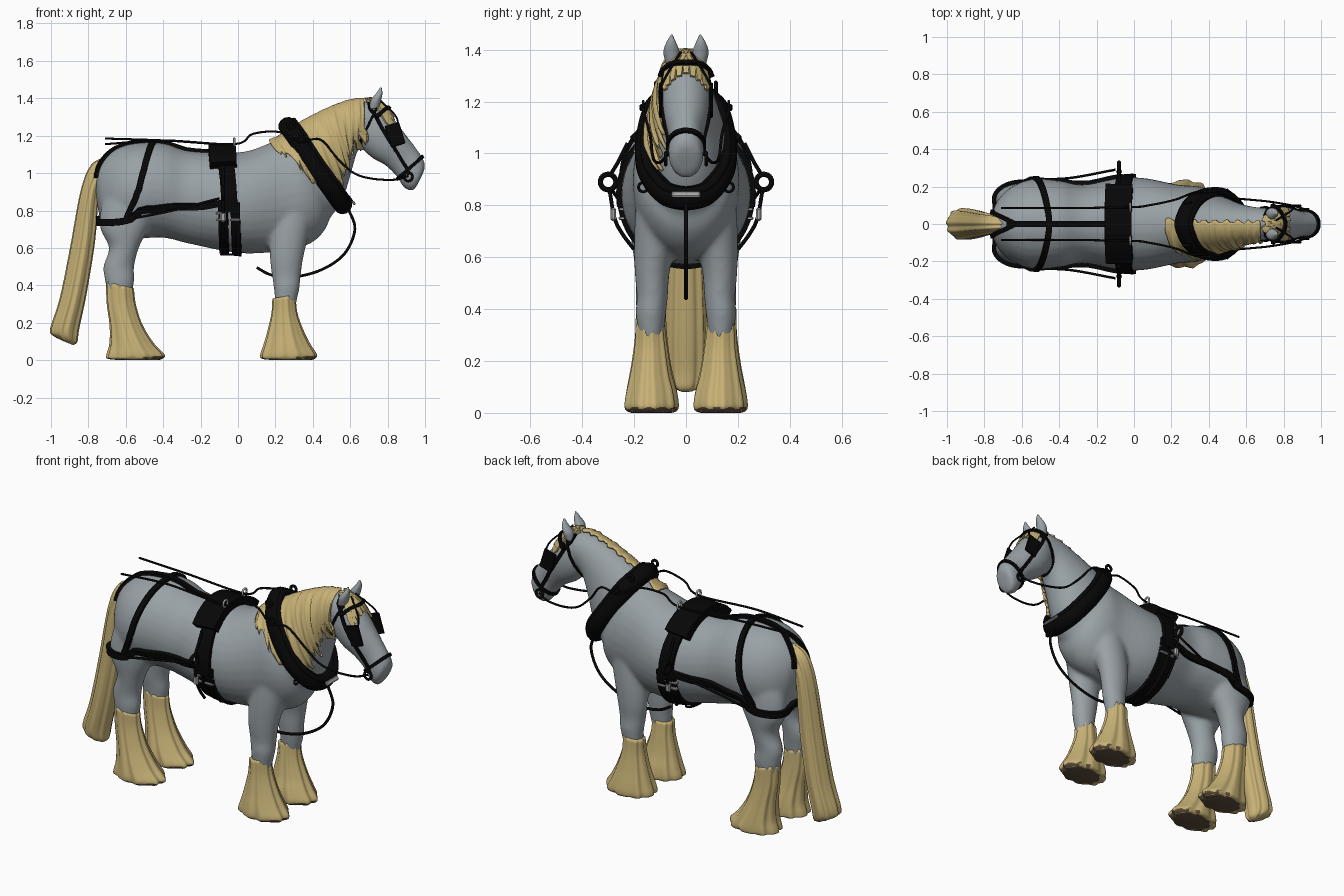
import bpy, bmesh, random
from math import sin, cos, pi, radians
from mathutils import Vector, Matrix
from mathutils.bvhtree import BVHTree

random.seed(4)
if "Cube" in bpy.data.objects:
    bpy.data.objects.remove(bpy.data.objects["Cube"])


def material(name, color):
    m = bpy.data.materials.new(name)
    m.use_nodes = True
    m.diffuse_color = (*color, 1)
    m.node_tree.nodes["Principled BSDF"].inputs["Base Color"].default_value = (*color, 1)
    return m


coat = material("grey coat", (.32, .36, .38))
hair = material("cream hair", (.57, .44, .18))
leather = material("black leather", (.002, .002, .002))
metal = material("buckle metal", (.38, .38, .38))
horn = material("hoof brown", (.11, .075, .045))


def spline(pts, k=5, closed=False):
    p = [Vector(q) for q in pts]
    p = [p[-1]] + p + p[:2] if closed else [2 * p[0] - p[1]] + p + [2 * p[-1] - p[-2]]
    out = []
    for a, b, c, d in zip(p, p[1:], p[2:], p[3:]):
        for t in [i / k for i in range(k)]:
            out.append((2 * b + (c - a) * t + (2 * a - 5 * b + 4 * c - d) * t * t
                        + (3 * b - a - 3 * c + d) * t ** 3) * .5)
    return out if closed else out + [p[-2]]


def finish(bm, name, mat, smooth=True):
    bmesh.ops.recalc_face_normals(bm, faces=bm.faces)
    me = bpy.data.meshes.new(name)
    for f in bm.faces:
        f.smooth = smooth
    bm.to_mesh(me)
    bm.free()
    me.materials.append(mat)
    ob = bpy.data.objects.new(name, me)
    bpy.context.collection.objects.link(ob)
    return ob


def skin(bm, rings, closed=False):
    rows = [[bm.verts.new(p) for p in r] for r in rings]
    for a, b in zip(rows, rows[1:] + rows[:1] if closed else rows[1:]):
        for i in range(len(a)):
            bm.faces.new((a[i - 1], a[i], b[i], b[i - 1]))
    if not closed:
        bm.faces.new(rows[0])
        bm.faces.new(rows[-1])


# Section given by two opposite outline points, half width and sideways centre
def section_point(s, angle, grow=1):
    xt, zt, xb, zb, w, yc = s
    c, d = cos(angle) * grow / 2, sin(angle) * grow
    return Vector(((xt + xb) / 2 + (xt - xb) * c, yc + w * d, (zt + zb) / 2 + (zt - zb) * c))


def section(s, n=32, ridge=0, grow=1):
    return [section_point(s, a, grow * (1 + ridge * sin(9 * a) + ridge * .6 * sin(14 * a + 1)))
            for a in [2 * pi * i / n for i in range(n)]]


def loft(bm, stations, side=1, n=32, ridge=0):
    flip = [(*s[:4], s[4], (s[5] if len(s) > 5 else 0) * side) for s in stations]
    skin(bm, [section(s, n, ridge) for s in spline(flip)])


torso = [(-.765, .97, -.755, .84, .04), (-.74, 1.05, -.725, .72, .12), (-.66, 1.125, -.66, .66, .195),
         (-.55, 1.16, -.54, .65, .24), (-.4, 1.16, -.4, .655, .232), (-.27, 1.12, -.27, .625, .21),
         (-.08, 1.11, -.08, .585, .245), (.06, 1.12, .06, .57, .245), (.22, 1.18, .25, .585, .21),
         (.32, 1.19, .38, .62, .2), (.4, 1.1, .46, .69, .16), (.46, 1, .5, .78, .08)]
neck = [(.12, 1.12, .42, .72, .16, 0), (.25, 1.2, .5, .77, .17, 0), (.36, 1.27, .57, .89, .145, 0),
        (.48, 1.33, .61, 1.02, .115, 0), (.6, 1.375, .645, 1.13, .095, 0), (.7, 1.385, .7, 1.18, .085, 0)]
head = [(.7, 1.39, .65, 1.23, .06, 0), (.77, 1.36, .66, 1.14, .09, 0), (.83, 1.295, .72, 1.08, .095, 0),
        (.89, 1.215, .79, 1.04, .083, 0), (.94, 1.15, .85, .98, .067, 0), (.985, 1.085, .885, .925, .068, 0),
        (1, 1.04, .93, .905, .06, 0), (.99, 1, .955, .93, .03, 0)]
fore_leg = [(.42, .85, .18, .85, .09, .1), (.38, .68, .17, .68, .085, .115), (.35, .55, .17, .55, .068, .13),
            (.335, .45, .182, .45, .06, .13), (.328, .38, .192, .38, .058, .135), (.305, .28, .2, .28, .045, .135)]
hind_leg = [(-.42, .95, -.69, .95, .09, .11), (-.44, .8, -.735, .8, .09, .125), (-.48, .7, -.735, .7, .085, .13),
            (-.53, .6, -.69, .6, .072, .13), (-.555, .5, -.72, .5, .063, .13),
            (-.555, .42, -.71, .42, .058, .135), (-.58, .3, -.69, .3, .045, .135)]

# Coat: lofts fused into one smooth body
bm = bmesh.new()
for shape in (torso, neck, head):
    loft(bm, shape)
for side in (1, -1):
    loft(bm, fore_leg, side)
    loft(bm, hind_leg, side)
raw = finish(bm, "raw_body", coat)
fuse = raw.modifiers.new("fuse", 'REMESH')
fuse.mode, fuse.voxel_size, fuse.use_smooth_shade = 'VOXEL', .012, True
soften = raw.modifiers.new("soften", 'SMOOTH')
soften.factor, soften.iterations = .5, 6
graph = bpy.context.evaluated_depsgraph_get()
me = bpy.data.meshes.new_from_object(raw.evaluated_get(graph))
bpy.data.objects.remove(raw)
body = bpy.data.objects.new("body", me)
bpy.context.collection.objects.link(body)
bm = bmesh.new()
bm.from_mesh(me)
tree = BVHTree.FromBMesh(bm)
bm.free()


# Strap or cord swept along a path, optionally laid on the body
def sweep(name, pts, w, h, mat=leather, snap=True, closed=False, up=(0, 1, 0), n=4, k=6, taper=0):
    path = spline(pts, k, closed)
    ups = [Vector(up)] * len(path)
    if snap:
        hits = [tree.find_nearest(p) for p in path]
        path = [q[0] + q[1] * h * .4 for q in hits]
        ups = [q[1] for q in hits]
    rings, last = [], len(path) - 1
    for i, p in enumerate(path):
        after = path[(i + 1) % len(path)] if closed else path[min(i + 1, last)]
        before = path[i - 1] if closed else path[max(i - 1, 0)]
        t = (after - before).normalized()
        s = t.cross(ups[i])
        s = (s if s.length > .05 else t.cross(Vector((.3, .2, 1)))).normalized()
        u, size = s.cross(t), 1 - taper * i / last
        ring = [(2 * pi * (j + .5) / n) for j in range(n)]
        f = .707 if n == 4 else .5
        rings.append([p + (s * w * cos(a) + u * h * sin(a)) * f * size for a in ring])
    bm = bmesh.new()
    skin(bm, rings, closed)
    return finish(bm, name, mat, n > 4)


def cord(name, pts, r, mat=leather, **kw):
    return sweep(name, pts, 2 * r, 2 * r, mat, snap=False, n=8, **kw)


def hoop(name, at, r, thick, mat, axis):
    a = Vector(axis)
    b = a.orthogonal().normalized()
    c = a.cross(b)
    ring = [Vector(at) + (b * cos(i * pi / 4) + c * sin(i * pi / 4)) * r for i in range(8)]
    return cord(name, ring, thick, mat, closed=True, up=axis, k=3)


def plate(name, at, size, mat, tilt=0):
    bm = bmesh.new()
    bmesh.ops.create_cube(bm, size=1, matrix=Matrix.LocRotScale(
        Vector(at), Matrix.Rotation(tilt, 3, 'Y'), Vector(size)))
    bmesh.ops.bevel(bm, geom=bm.edges[:], offset=min(size) * .3, segments=1, affect='EDGES')
    return finish(bm, name, mat, False)


def on_side(pts, side):
    return [(x, y * side, z) for x, y, z in pts]


def there_and_back(pts):
    return on_side(pts, 1) + on_side(pts[-2::-1], -1)


# Feathered lower legs with brown toes and soles, and ears
fore_hair = [(.305, .35, .185, .33, .054, .138), (.315, .25, .18, .25, .062, .135), (.35, .15, .158, .15, .078, .135),
             (.385, .08, .138, .08, .095, .133), (.415, .03, .122, .03, .102, .133),
             (.405, .008, .13, .008, .095, .133), (.385, 0, .19, 0, .075, .133)]
hind_hair = [(-.56, .385, -.705, .42, .056, .136), (-.55, .3, -.7, .3, .06, .135), (-.515, .19, -.685, .19, .074, .135),
             (-.455, .09, -.685, .09, .094, .133), (-.4, .03, -.7, .03, .102, .133),
             (-.41, .008, -.695, .008, .095, .133), (-.43, 0, -.63, 0, .075, .133)]
ear = [(.755, 1.35, .7, 1.34, .026, .052), (.765, 1.39, .71, 1.39, .031, .056),
       (.772, 1.425, .738, 1.425, .02, .057), (.768, 1.458, .76, 1.458, .003, .055)]
for side, word in ((1, "left"), (-1, "right")):
    for name, shape in (("fore", fore_hair), ("hind", hind_hair)):
        bm = bmesh.new()
        loft(bm, shape, side, 64, .045)
        ob = finish(bm, f"{word}_{name}_feather", hair)
        ob.data.materials.append(horn)
        for f in ob.data.polygons:
            toe = f.normal.x > .3 and f.center.z < .02 + .006 * sin(f.center.y * 120)
            f.material_index = int(toe or f.center.z < .002)
    bm = bmesh.new()
    loft(bm, ear, side, 16)
    finish(bm, word + "_ear", coat)

# Tail
bm = bmesh.new()
loft(bm, [(-.7, 1.09, -.68, 1, .04), (-.785, 1.04, -.715, .95, .052), (-.84, .9, -.745, .88, .06),
          (-.895, .6, -.765, .64, .07), (-.95, .33, -.81, .36, .08), (-1, .17, -.85, .17, .08),
          (-.985, .13, -.86, .1, .065), (-.93, .1, -.88, .08, .03)], n=64, ridge=.05)
finish(bm, "tail", hair)

# Mane draped over the crest to the right side, with a ragged hem
bm = bmesh.new()
columns, rows = spline(neck, 16)[9:-4], 20
grid = []
for i, s in enumerate(columns):
    u = i / len(columns)
    reach = radians(45 + 87 * min(1, u * 2.8) + random.uniform(-9, 9) + 9 * sin(i * 1.1))
    line, lift = [], random.uniform(-.005, .005)
    start = .12 + .08 * sin(i * .8)
    for j in range(rows):
        v = j / (rows - 1)
        q, normal = tree.find_nearest(section_point(s, start - (reach + start) * v, 1.5))[:2]
        wave = min(1, v * 2) * (lift + .004 * sin(i * .9 + v * 6))
        line.append(bm.verts.new(q + normal * (.021 + wave - .008 * v)))
    grid.append(line)
for a, b in zip(grid, grid[1:]):
    for j in range(rows - 1):
        bm.faces.new((a[j], a[j + 1], b[j + 1], b[j]))
mane = finish(bm, "mane", hair)
mane.modifiers.new("thickness", 'SOLIDIFY').thickness = .012

# Forelock parted to both sides of the forehead
for i in range(9):
    y = (i - 4) * .03
    drop = abs(y) * .5
    sweep("forelock_strand", [(.7, y * .25, 1.44), (.76, y * .6, 1.41), (.81, y * .95, 1.37 - drop),
                              (.855, y * 1.15, 1.33 - drop)], .045, .022, hair, taper=.6)

# Collar and hame
def collar_loop(lift):
    half = [(.27, .03, 1.245), (.32, .115, 1.175), (.4, .15, 1.05), (.48, .145, .94), (.54, .09, .855), (.56, .03, .83)]
    both = on_side(half, 1) + on_side(half[::-1], -1)
    return [(x + .81 * lift, y * (1 + lift), z + .58 * lift) for x, y, z in both]


tilted = (.81, 0, .58)
sweep("collar", collar_loop(0), .09, .1, snap=False, closed=True, up=tilted, n=12)
sweep("hame", collar_loop(.045), .035, .03, snap=False, closed=True, up=tilted, n=8)
plate("collar_buckle", (.618, 0, .841), (.014, .11, .025), metal, -.62)

# Belly girths, saddle pad and back straps
for x in (-.09, -.015):
    arc = [pi * i / 8 for i in range(9)]
    sweep("belly_girth", [(x, .33 * cos(a), .84 - .36 * sin(a)) for a in arc], .05, .02)
sweep("saddle_strap", there_and_back([(-.05, .33, .78), (-.055, .33, .95), (-.065, .28, 1.1), (-.075, 0, 1.25)]), .085, .022)
sweep("saddle_pad", there_and_back([(-.085, .29, 1.12), (-.085, .2, 1.21), (-.085, 0, 1.26)]), .145, .055)
sweep("back_strap", [(-.7, 0, 1.15), (-.4, 0, 1.24), (-.12, 0, 1.2)], .03, .02)
sweep("hip_strap", there_and_back([(-.6, .33, .75), (-.53, .33, .95), (-.48, .2, 1.14), (-.45, 0, 1.25)]), .032, .018)
sweep("breeching", there_and_back([(-.07, .33, .84), (-.35, .33, .785), (-.6, .32, .745),
                                   (-.76, .2, .735), (-.8, .1, .735), (-.82, 0, .735)]), .036, .024)
cord("martingale", [(.59, 0, .81), (.625, 0, .7), (.57, 0, .57), (.45, 0, .485),
                    (.3, 0, .445), (.18, 0, .455), (.1, 0, .495)], .008)
cord("belly_loop", [(-.06 + .03 * cos(i * pi / 4), .075 * sin(i * pi / 4), .565) for i in range(8)], .006, closed=True)

# Paired harness and bridle pieces
for s, word in ((1, "left"), (-1, "right")):
    sweep(word + "_crupper", on_side([(-.64, 0, 1.17), (-.71, .035, 1.12), (-.79, .075, .98)], s), .022, .02)
    cord(word + "_rein", on_side([(-.71, .085, 1.17 + .015 * s), (-.4, .085, 1.175), (-.02, .09, 1.155), (.08, .1, 1.21),
                                  (.22, .13, 1.22), (.33, .17, 1.17), (.44, .17, 1.18), (.53, .14, 1.08),
                                  (.62, .13, 1), (.72, .12, .97), (.84, .1, .965), (.91, .08, .985)], s), .006)
    hoop(word + "_terret", (-.02, .09 * s, 1.165), .02, .006, metal, (1, 0, 0))
    hoop(word + "_hame_ring", (.34, .165 * s, 1.18), .02, .006, leather, (0, 1, 0))
    hoop(word + "_hame_top", (.285, .115 * s, 1.255), .018, .008, leather, (0, 1, 0))
    hoop(word + "_hame_hook", (.5, .165 * s, .87), .018, .006, leather, (1, 0, 0))
    hoop(word + "_shaft_loop", (-.08, .3 * s, .89), .03, .011, leather, (1, 0, 0))
    cord(word + "_tug_strap", on_side([(-.08, .225, 1.04), (-.08, .26, .97), (-.08, .29, .92)], s), .008)
    cord(word + "_loop_strap", on_side([(-.08, .295, .86), (-.08, .275, .75), (-.08, .245, .69), (-.08, .2, .63)], s), .008)
    plate(word + "_strap_buckle", (-.08, .28 * s, .765), (.03, .022, .05), metal)
    cord(word + "_trace", on_side([(-.55, .24, .76), (-.35, .245, .8), (-.1, .29, .865)], s), .007)
    for x in (-.09, -.015):
        for z in (.75, .785):
            plate(word + "_girth_buckle", (x, .247 * s, z), (.054, .025, .014), metal)
    sweep(word + "_cheek_strap", on_side([(.7, .03, 1.43), (.73, .12, 1.34), (.8, .14, 1.21),
                                          (.87, .12, 1.08), (.91, .1, .99)], s), .018, .011)
    plate(word + "_blinder", (.84, .098 * s, 1.205), (.08, .012, .12), leather, -.3)
    hoop(word + "_bit_ring", (.91, .078 * s, .98), .023, .007, leather, (0, 1, 0))
    cord(word + "_blinder_stay", on_side([(.76, .02, 1.39), (.84, .07, 1.31), (.86, .1, 1.25)], s), .005)
throat = spline(head, 10)[7]
for name, station, w in (("noseband", (.985, 1.085, .85, .97, .07, 0), .018), ("throat_latch", throat, .012)):
    sweep(name, section(station, 12, grow=1.2), w, .012, closed=True)
sweep("browband", there_and_back([(.74, .13, 1.31), (.79, .08, 1.35), (.83, 0, 1.37)]), .018, .032)
